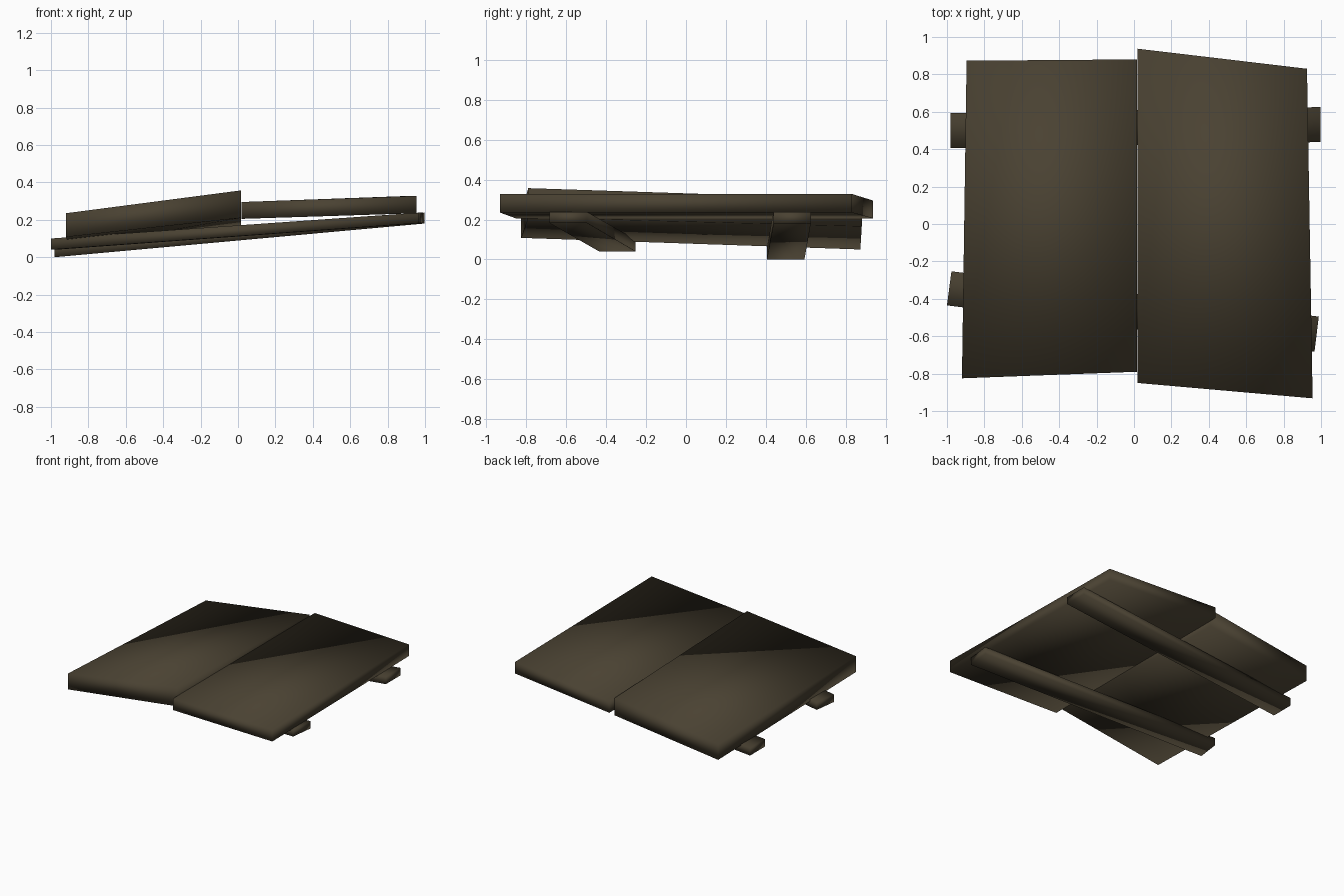
import bpy

wood = bpy.data.materials.new("dark weathered wood")
wood.diffuse_color = (0.068, 0.054, 0.032, 1)


def slab(name, corners):
    """Irregular board: four (x, y, z_bottom, z_top) corners, counter-clockwise from above."""
    verts = [(x, y, b) for x, y, b, t in corners] + [(x, y, t) for x, y, b, t in corners]
    faces = [(3, 2, 1, 0), (4, 5, 6, 7)]
    faces += [(i, (i + 1) % 4, (i + 1) % 4 + 4, i + 4) for i in range(4)]
    mesh = bpy.data.meshes.new(name)
    mesh.from_pydata(verts, [], faces)
    mesh.materials.append(wood)
    mesh.shade_smooth()  # original has soft normals across the corners
    obj = bpy.data.objects.new(name, mesh)
    bpy.context.collection.objects.link(obj)
    return obj


# Two wide, crooked boards
slab("left_board", [(-0.92, -0.825, 0.108, 0.235), (0.015, -0.79, 0.21, 0.357),
                    (0.015, 0.88, 0.165, 0.302), (-0.895, 0.873, 0.05, 0.175)])
slab("right_board", [(0.02, -0.85, 0.205, 0.295), (0.955, -0.932, 0.235, 0.328),
                     (0.925, 0.83, 0.235, 0.328), (0.02, 0.937, 0.205, 0.295)])

# Two sloping battens underneath
slab("front_batten", [(-1.0, -0.435, 0.04, 0.10), (0.965, -0.683, 0.182, 0.238),
                      (0.988, -0.495, 0.182, 0.238), (-0.976, -0.253, 0.04, 0.10)])
slab("rear_batten", [(-0.98, 0.405, 0.0, 0.06), (0.997, 0.438, 0.18, 0.238),
                     (0.997, 0.625, 0.18, 0.238), (-0.98, 0.593, 0.0, 0.06)])
